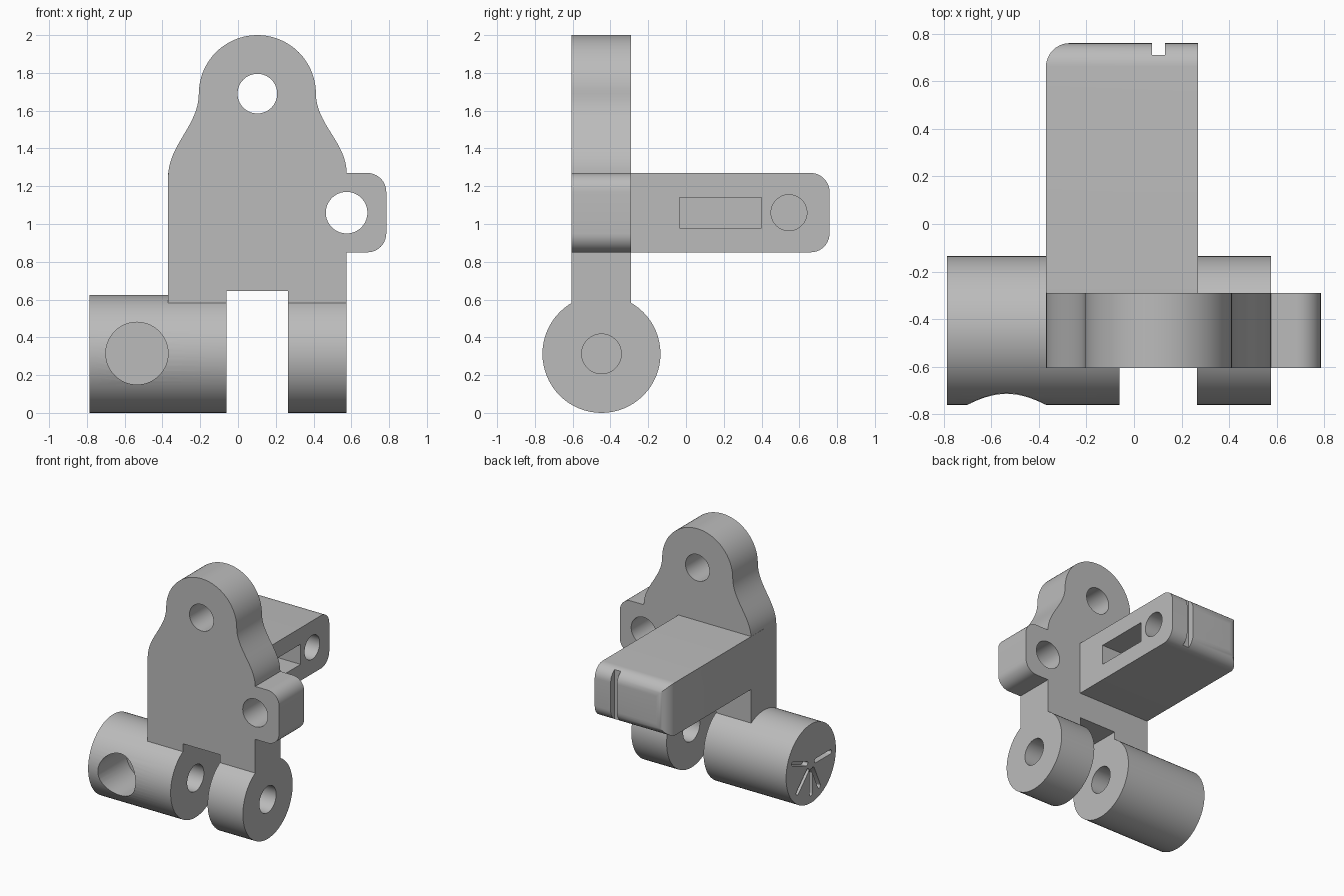
import bpy, bmesh
from math import sin, cos, radians

cube = bpy.data.objects.get("Cube")
if cube:
    bpy.data.objects.remove(cube, do_unlink=True)

grey = bpy.data.materials.new("plain grey")
grey.use_nodes = True
grey.diffuse_color = (0.5, 0.5, 0.5, 1)
grey.node_tree.nodes["Principled BSDF"].inputs["Base Color"].default_value = (0.5, 0.5, 0.5, 1)


def arc(cx, cy, r, start, end, steps=10):
    angles = [radians(start + (end - start) * i / steps) for i in range(steps + 1)]
    return [(cx + r * cos(a), cy + r * sin(a)) for a in angles]


def circle(cx, cy, r, steps=64):
    return arc(cx, cy, r, 0, 360, steps)[:-1]


def rect(u0, v0, u1, v1):
    return [(u0, v0), (u1, v0), (u1, v1), (u0, v1)]


def s_curve(x0, z0, x1, z1, steps=16):
    """Curve that leaves and arrives vertically."""
    points = []
    for i in range(steps + 1):
        t = i / steps
        w = t * t * (3 - 2 * t)
        h = z1 - z0
        z = z0 + h * (1.14 * t * (1 - t) ** 2 + 1.86 * t * t * (1 - t) + t ** 3)
        points.append((x0 + (x1 - x0) * w, z))
    return points


def prism(name, points, axis, low, high):
    """Extrude a flat outline along an axis."""
    place = {"x": lambda u, v: (low, u, v),
             "y": lambda u, v: (u, low, v),
             "z": lambda u, v: (u, v, low)}[axis]
    bm = bmesh.new()
    face = bm.faces.new([bm.verts.new(place(u, v)) for u, v in points])
    new = bmesh.ops.extrude_face_region(bm, geom=[face])["geom"]
    step = [high - low if a == axis else 0 for a in "xyz"]
    bmesh.ops.translate(bm, vec=step, verts=[g for g in new if isinstance(g, bmesh.types.BMVert)])
    bmesh.ops.recalc_face_normals(bm, faces=bm.faces)
    mesh = bpy.data.meshes.new(name)
    bm.to_mesh(mesh)
    bm.free()
    mesh.materials.append(grey)
    obj = bpy.data.objects.new(name, mesh)
    bpy.context.collection.objects.link(obj)
    return obj


def combine(target, tool, operation):
    """Apply a boolean and discard the tool."""
    mod = target.modifiers.new("combine", "BOOLEAN")
    mod.solver = "EXACT"
    mod.operation = operation
    mod.object = tool
    bpy.context.view_layer.objects.active = target
    bpy.ops.object.modifier_apply(modifier=mod.name)
    bpy.data.objects.remove(tool, do_unlink=True)


# Upright plate with domed head, side tab and two feet
left_x, right_x, head_x, head_z, head_r = -0.37, 0.575, 0.1025, 1.69, 0.31
outline = [(left_x, 0.5), (-0.06, 0.5), (-0.06, 0.645), (0.265, 0.645),
           (0.265, 0.5), (right_x, 0.5), (right_x, 0.85)]
outline += arc(0.685, 0.95, 0.1, -90, 0) + arc(0.685, 1.17, 0.1, 0, 90)
outline += s_curve(right_x, 1.27, head_x + head_r, head_z)
outline += arc(head_x, head_z, head_r, 0, 180, 40)[1:]
outline += s_curve(left_x, 1.25, head_x - head_r, head_z)[::-1][1:]
body = prism("hinge_bracket", outline, "y", -0.605, -0.29)

# Rear arm, rounded at its far end and on one vertical edge
arm = prism("arm", [(-0.45, 0.85)] + arc(0.66, 0.95, 0.1, -90, 0)
            + arc(0.66, 1.17, 0.1, 0, 90) + [(-0.45, 1.27)], "x", left_x, 0.27)
corner = prism("corner", [(left_x, -0.6), (0.4, -0.6), (0.4, 0.76)]
               + arc(left_x + 0.1, 0.66, 0.1, 90, 180), "z", 0.7, 1.4)
combine(arm, corner, "INTERSECT")
combine(body, arm, "UNION")

# Hinge barrel and lug on the lower axis
axis_y, axis_z = -0.4475, 0.3125
for name, x0, x1 in (("barrel", -0.785, -0.06), ("lug", 0.265, right_x)):
    combine(body, prism(name, circle(axis_y, axis_z, 0.3125), "x", x0, x1), "UNION")

# Bores, pocket and end notch
cutters = [
    prism("head_bore", circle(head_x, head_z, 0.105), "y", -1, 0),
    prism("tab_bore", circle(0.575, 1.06, 0.11), "y", -1, 0),
    prism("axis_bore", circle(axis_y, axis_z, 0.105), "x", -0.3, 1),
    prism("barrel_bore", circle(-0.535, 0.315, 0.165), "y", -1, -0.4),
    prism("arm_bore", circle(0.545, 1.06, 0.095), "x", -0.05, 0.4),
    prism("arm_pocket", rect(-0.035, 0.98, 0.4, 1.14), "x", -0.05, 0.4),
    prism("end_notch", rect(0.075, 0.71, 0.13, 0.9), "z", 0.7, 1.4),
]

# Fan of round-ended grooves on the barrel end
for angle in (20, 180, 245, 270, 315):
    start = arc(0.06, 0, 0.017, 90, 270, 8)
    slot = start + arc(0.24, 0, 0.017, -90, 90, 8)
    c, s = cos(radians(angle)), sin(radians(angle))
    slot = [(axis_y + u * c - v * s, axis_z + u * s + v * c) for u, v in slot]
    cutters.append(prism("groove", slot, "x", -0.9, -0.74))

for cutter in cutters:
    combine(body, cutter, "DIFFERENCE")

bpy.ops.object.select_all(action="DESELECT")
body.select_set(True)
bpy.context.view_layer.objects.active = body
bpy.ops.object.shade_smooth_by_angle(angle=radians(30))
